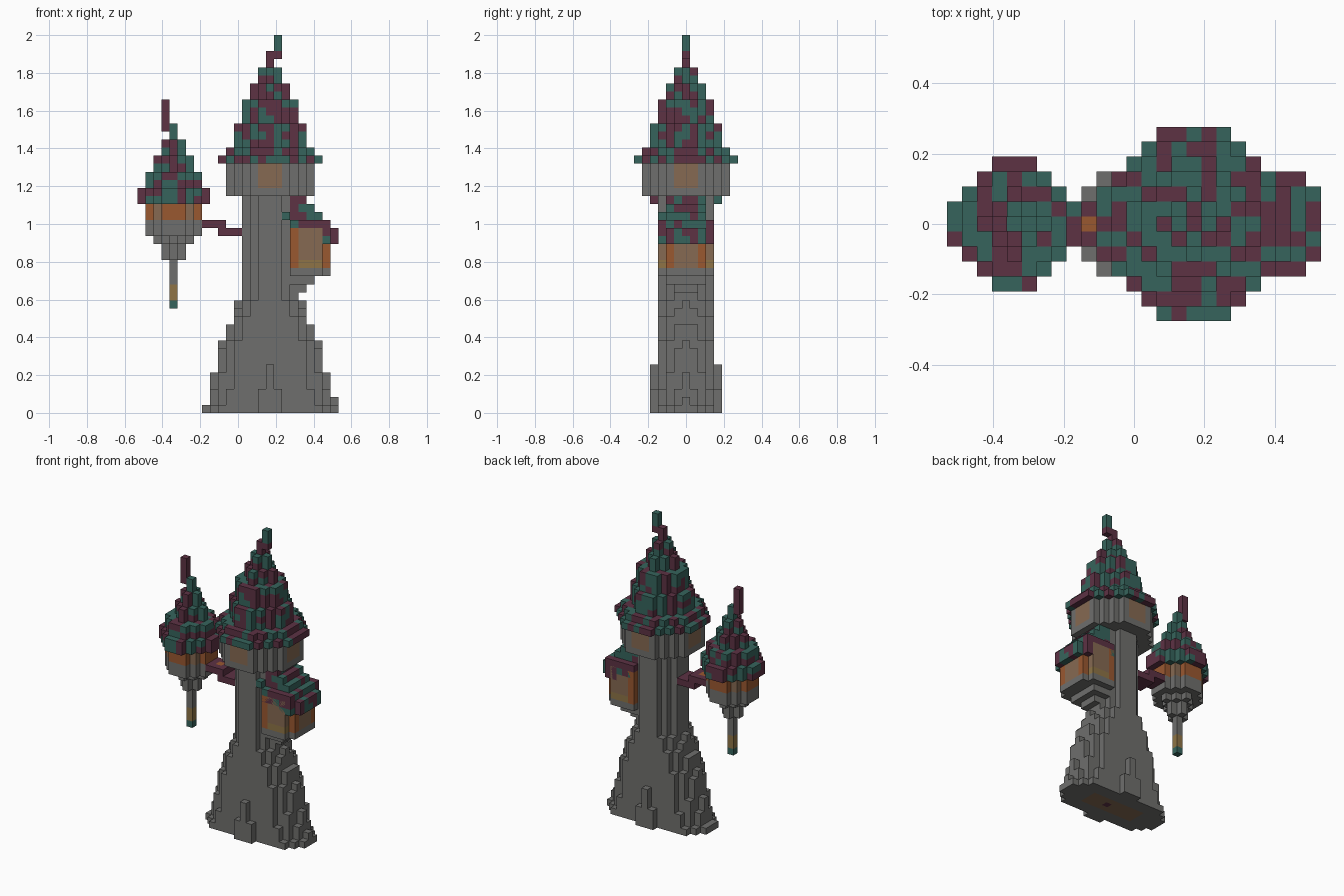
import bpy, bmesh, random
from mathutils import Vector

random.seed(7)
V = 2 / 47          # block size
TX, SX = 4, -8      # block columns of the main tower and side turret centres

if "Cube" in bpy.data.objects:
    bpy.data.objects.remove(bpy.data.objects["Cube"], do_unlink=True)


# Materials
def linear(c):
    c /= 255
    return c / 12.92 if c <= 0.04045 else ((c + 0.055) / 1.055) ** 2.4


def make_material(name, r, g, b):
    m = bpy.data.materials.new(name)
    m.use_nodes = True
    col = (linear(r), linear(g), linear(b), 1)
    m.diffuse_color = col
    bsdf = m.node_tree.nodes["Principled BSDF"]
    bsdf.inputs["Base Color"].default_value = col
    bsdf.inputs["Roughness"].default_value = 0.9
    return m


STONE, GREEN, PURPLE, ORANGE, TAN, SAND = range(6)
MATS = [make_material("stone grey", 111, 111, 109),
        make_material("roof green", 54, 100, 92),
        make_material("roof purple", 93, 50, 68),
        make_material("lamp orange", 154, 88, 48),
        make_material("window tan", 134, 106, 82),
        make_material("sand yellow", 142, 116, 70)]

SIDES = [(Vector(n), Vector(u), Vector(w)) for n, u, w in (
    ((1, 0, 0), (0, 1, 0), (0, 0, 1)), ((-1, 0, 0), (0, 0, 1), (0, 1, 0)),
    ((0, 1, 0), (0, 0, 1), (1, 0, 0)), ((0, -1, 0), (1, 0, 0), (0, 0, 1)),
    ((0, 0, 1), (1, 0, 0), (0, 1, 0)), ((0, 0, -1), (0, 1, 0), (1, 0, 0)))]


def build(name, cells, merge=False):
    """Make one object from {(x, y, z): colour}, keeping only outer faces."""
    bm = bmesh.new()
    for cell, mat in cells.items():
        mid = Vector(cell) + Vector((0, 0, 0.5))
        for n, u, w in SIDES:
            if tuple(int(a + b) for a, b in zip(cell, n)) in cells:
                continue
            c = mid + n / 2
            quad = [c - u / 2 - w / 2, c + u / 2 - w / 2, c + u / 2 + w / 2, c - u / 2 + w / 2]
            bm.faces.new([bm.verts.new(p * V) for p in quad]).material_index = mat
    bmesh.ops.remove_doubles(bm, verts=bm.verts, dist=V / 100)
    if merge:
        bmesh.ops.dissolve_limit(bm, angle_limit=0.01, verts=bm.verts,
                                 edges=bm.edges, delimit={'MATERIAL'})
    me = bpy.data.meshes.new(name)
    bm.to_mesh(me)
    bm.free()
    for m in MATS:
        me.materials.append(m)
    ob = bpy.data.objects.new(name, me)
    bpy.context.collection.objects.link(ob)
    return ob


def disc(cx, r):
    """Octagonal slab of blocks, as (x, y) pairs."""
    s = int(1.42 * r)
    return [(cx + a, b) for a in range(-r, r + 1) for b in range(-r, r + 1)
            if abs(a) + abs(b) <= s]


def shingle(*_):
    return random.choice((GREEN, PURPLE))


def stack(cx, layers, colour):
    """Stack slabs given as (radius, first level, last level)."""
    return {(x, y, z): colour(x - cx, y, z)
            for r, z0, z1 in layers for z in range(z0, z1 + 1) for x, y in disc(cx, r)}


def stone(*_):
    return STONE


# Flared rock base: column heights from the trunk outwards, per row |y|
base = {}
ROWS = ((0, (14, 14, 14, 14, 14, 11, 9, 5, 1)),
        (1, (14, 14, 14, 14, 13, 11, 8, 3, 1)),
        (2, (14, 14, 14, 14, 12, 9, 5, 1)),
        (3, (14, 14, 14, 12, 9, 3, 1)),
        (4, (6, 3)))
for row, heights in ROWS:
    for dx, h in enumerate(heights):
        for x in (-dx, dx):
            for y in (-row, row):
                for z in range(h):
                    inner = z == 0 and abs(x) < 5 and abs(y) < 2
                    base[x + TX, y, z] = TAN if inner else STONE
base[TX + 8, 0, 1] = STONE
base[TX + 1, 0, 0] = PURPLE
build("tower_base", base, merge=True)

# Trunk
build("tower_trunk", stack(TX, [(3, 14, 26)], stone), merge=True)


# Top chamber with a window on each of the four sides
def chamber_colour(x, y, z):
    window = z >= 28 and min(abs(x), abs(y)) <= 1 and max(abs(x), abs(y)) == 5
    return TAN if window else STONE


build("top_chamber", stack(TX, [(5, 27, 30)], chamber_colour), merge=True)

# Main roof and bent tip
build("main_roof", stack(TX, [(6, 31, 31), (5, 32, 32), (4, 33, 35), (3, 36, 38),
                              (2, 39, 40), (1, 41, 42)], shingle))
tip = {(TX, 0, 43): PURPLE, (TX, 0, 44): PURPLE, (TX + 1, 0, 44): PURPLE,
       (TX + 1, 0, 45): GREEN, (TX + 1, 0, 46): GREEN}
build("main_roof_tip", tip)

# Side room: chamfered outer corners, stone floor, glazed walls
room = {}
for dx in range(3, 8):
    for y in range(-3, 4):
        if dx == 7 and abs(y) == 3:
            continue
        for z in range(17, 23):
            if z == 17:
                c = STONE
            elif (dx == 7 and abs(y) == 2) or (dx == 3 and abs(y) == 3):
                c = ORANGE
            else:
                c = SAND if z == 18 and abs(y) == 3 else TAN
            room[TX + dx, y, z] = c
build("side_room", room, merge=True)

# Brackets under the side room
bracket = {(TX + dx, y, z): STONE for z, reach, half in ((16, 5, 2), (15, 4, 1))
           for dx in range(3, reach + 1) for y in range(-half, half + 1)}
build("side_room_bracket", bracket, merge=True)

# Lean-to roof over the side room
lean = {}
for dx in range(3, 9):
    for y in range(-3, 4):
        if dx == 8 and abs(y) == 3:
            continue
        top = 22 + min(8 - dx, 4 if abs(y) < 3 else 1)
        bottom = 21 if dx == 8 or (abs(y) == 3 and dx > 5) else 22
        for z in range(bottom, top + 1):
            lean[TX + dx, y, z] = shingle()
lean[TX + 2, 0, 24] = lean[TX + 2, -3, 24] = GREEN
build("side_room_roof", lean)


# Hanging turret: glazed band, stepped stone underside, pendant
def turret_colour(x, y, z):
    if z < 24:
        return STONE
    return TAN if abs(x) == 2 or abs(y) == 2 else ORANGE


build("turret_body", stack(SX, [(3, 22, 25), (2, 21, 21), (1, 19, 20)], turret_colour), merge=True)
pendant = {(SX, 0, z): GREEN if z == 13 else SAND if z < 16 else STONE for z in range(13, 19)}
build("turret_pendant", pendant, merge=True)
build("turret_roof", stack(SX, [(4, 26, 27), (3, 28, 29), (2, 30, 31), (1, 32, 33)], shingle))
spire = {(SX, 0, 34): GREEN, (SX, 0, 35): GREEN}
spire.update({(SX - 1, 0, z): PURPLE for z in range(35, 39)})
build("turret_spire", spire)

# Stepped bridge with side rails and a warm deck
bridge = {}
for x0, z in ((-4, 23), (-2, 22)):
    for x in range(x0, x0 + 3):
        for y in (-1, 0, 1):
            bridge[x, y, z] = ORANGE if y == 0 and x == -3 else PURPLE
build("bridge", bridge, merge=True)
